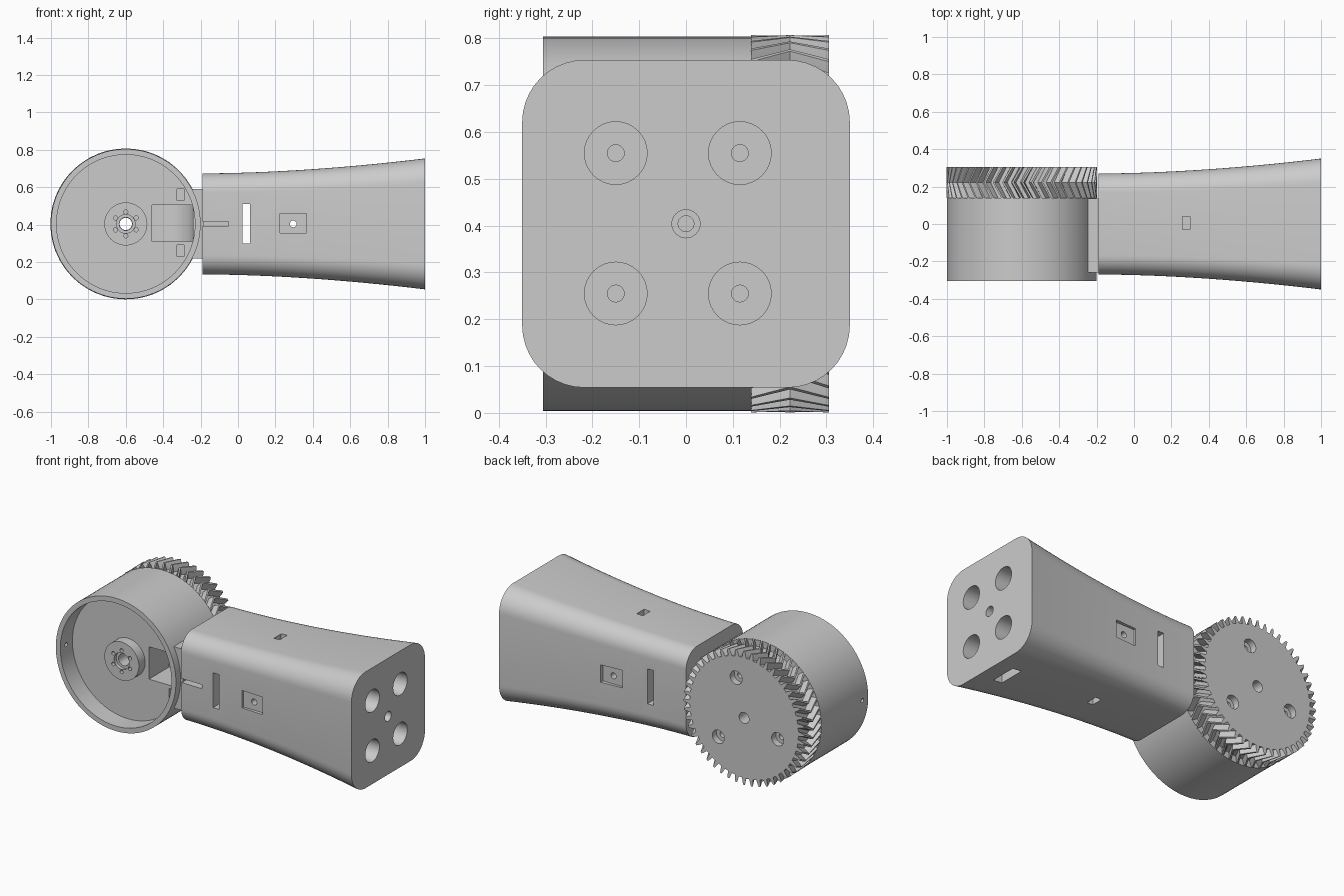
import bpy, bmesh, math
from mathutils import Matrix

if "Cube" in bpy.data.objects:
    bpy.data.objects.remove(bpy.data.objects["Cube"])

AX, AZ = -0.6, 0.404          # drum axis
ROT = {'x': Matrix.Rotation(math.pi / 2, 4, 'Y'),
       'y': Matrix.Rotation(math.pi / 2, 4, 'X'),
       'z': Matrix.Identity(4)}


def finish(bm, name):
    bmesh.ops.recalc_face_normals(bm, faces=bm.faces)
    me = bpy.data.meshes.new(name)
    bm.to_mesh(me)
    bm.free()
    ob = bpy.data.objects.new(name, me)
    bpy.context.collection.objects.link(ob)
    return ob


def cyl(name, axis, r, a, b, c, n=32):
    """Cylinder along axis from a to b, c = the two other coordinates in xyz order."""
    m = (a + b) / 2
    loc = {'x': (m, c[0], c[1]), 'y': (c[0], m, c[1]), 'z': (c[0], c[1], m)}[axis]
    bm = bmesh.new()
    bmesh.ops.create_cone(bm, cap_ends=True, segments=n, radius1=r, radius2=r,
                          depth=abs(b - a), matrix=Matrix.Translation(loc) @ ROT[axis])
    return finish(bm, name)


def box(name, x, y, z):
    bm = bmesh.new()
    bmesh.ops.create_cube(bm, size=1)
    for v in bm.verts:
        for i, (lo, hi) in enumerate((x, y, z)):
            v.co[i] = lo if v.co[i] < 0 else hi
    return finish(bm, name)


def loft(name, rings):
    bm = bmesh.new()
    vs = [[bm.verts.new(p) for p in ring] for ring in rings]
    n = len(vs[0])
    for a, b in zip(vs, vs[1:]):
        for i in range(n):
            j = (i + 1) % n
            bm.faces.new((a[i], a[j], b[j], b[i]))
    bm.faces.new(vs[0])
    bm.faces.new(vs[-1])
    return finish(bm, name)


def boolean(ob, tool, op='DIFFERENCE'):
    tool.hide_render = True
    m = ob.modifiers.new('bool', 'BOOLEAN')
    m.operation, m.object, m.solver = op, tool, 'EXACT'
    bpy.context.view_layer.objects.active = ob
    bpy.ops.object.modifier_apply(modifier=m.name)
    bpy.data.objects.remove(tool)


def smooth(ob, deg=25):
    bpy.ops.object.select_all(action='DESELECT')
    ob.select_set(True)
    bpy.context.view_layer.objects.active = ob
    bpy.ops.object.shade_smooth_by_angle(angle=math.radians(deg))


# drum with the neck that joins it to the handle
drum = cyl('drum', 'y', 0.4, -0.305, 0.14, (AX, AZ), 96)
boolean(drum, box('neck', (-0.32, -0.185), (-0.26, 0.135), (0.22, 0.59)), 'UNION')

# front recess, leaving a raised hub
recess = cyl('recess', 'y', 0.37, -0.4, -0.19, (AX, AZ), 96)
boolean(recess, cyl('hub_core', 'y', 0.115, -0.25, -0.1, (AX, AZ), 48))
boolean(drum, recess)
boolean(drum, cyl('axle_hole', 'y', 0.035, -0.5, 0.5, (AX, AZ)))
boolean(drum, cyl('hub_seat', 'y', 0.05, -0.5, -0.23, (AX, AZ)))
for i in range(6):
    a = math.radians(90 + 60 * i)
    boolean(drum, cyl('hub_screw', 'y', 0.011, -0.5, -0.12,
                      (AX + 0.064 * math.cos(a), AZ + 0.064 * math.sin(a)), 16))

# window in the recess floor with a curved back
arc = [(-0.39 + 0.15 * math.sin(t), -0.15 + 0.15 * math.cos(t))
       for t in (math.pi / 2 * i / 10 for i in range(11))]
prof = [(-0.46, -0.24), (-0.46, 0.0)] + arc + [(-0.24, -0.24)]
boolean(drum, loft('window', [[(x, y, z) for x, y in prof] for z in (0.31, 0.505)]))
for z in (0.26, 0.56):
    boolean(drum, box('slit', (-0.325, -0.29), (-0.25, 0.05), (z - 0.03, z + 0.03)))
boolean(drum, cyl('set_hole', 'x', 0.012, -1.1, -0.9, (-0.25, AZ), 16))
smooth(drum)

# herringbone gear
N, RO, RI, TWIST = 48, 0.403, 0.362, 0.12
TOOTH = [(-0.5, RI), (-0.27, RI), (-0.2, 0.383), (-0.1, RO), (0.1, RO), (0.2, 0.383), (0.27, RI)]
rings = []
for y, tw in ((0.139, 0), (0.222, TWIST), (0.305, 0)):
    ring = []
    for k in range(N):
        for f, r in TOOTH:
            a = (k + f) * 2 * math.pi / N + tw
            ring.append((AX + r * math.cos(a), y, AZ + r * math.sin(a)))
    rings.append(ring)
gear = loft('herringbone_gear', rings)
boolean(gear, cyl('axle_hole', 'y', 0.033, 0.0, 0.5, (AX, AZ)))
for i in range(3):
    a = math.radians(77 + 120 * i)
    c = (AX + 0.234 * math.cos(a), AZ + 0.234 * math.sin(a))
    boolean(gear, cyl('screw_head', 'y', 0.04, 0.265, 0.5, c))
    boolean(gear, cyl('screw_shaft', 'y', 0.018, 0.0, 0.5, c, 20))
smooth(gear, 20)

# flared handle, rounded square section
rings = []
for i in range(21):
    t = i / 20
    h = 0.27 + 0.08 * t ** 1.8
    r = h * 0.38
    ring = []
    for q in range(4):
        sy, sz = ((1, 1), (-1, 1), (-1, -1), (1, -1))[q]
        for j in range(11):
            a = math.pi / 2 * (q + j / 10)
            ring.append((-0.19 + 1.19 * t, sy * (h - r) + r * math.cos(a),
                         AZ + sz * (h - r) + r * math.sin(a)))
    rings.append(ring)
handle = loft('handle', rings)

# bolt holes through the length
for y in (-0.15, 0.115):
    for z in (0.255, 0.555):
        boolean(handle, cyl('bolt_head', 'x', 0.067, 0.12, 1.1, (y, z)))
        boolean(handle, cyl('bolt_shaft', 'x', 0.018, -0.3, 0.3, (y, z), 20))
        boolean(handle, cyl('bolt_nut', 'x', 0.036, -0.3, -0.12, (y, z)))
boolean(handle, cyl('end_seat', 'x', 0.03, 0.9, 1.1, (0, AZ)))
boolean(handle, cyl('end_shaft', 'x', 0.017, 0.8, 1.0, (0, AZ), 20))

# slots, side plates and nut slot
boolean(handle, box('strap_slot', (0.025, 0.065), (-0.5, 0.5), (0.3, 0.51)))
boolean(handle, cyl('cross_hole', 'y', 0.018, -0.5, 0.5, (0.295, AZ), 20))
for s in (-1, 1):
    boolean(handle, box('side_plate', (0.225, 0.365), sorted((s * 0.268, s * 0.5)), (0.355, 0.46)))
    boolean(handle, box('face_slot', (0.26, 0.3), (-0.03, 0.04),
                        sorted((AZ + s * 0.18, AZ + s * 0.5))))
boolean(handle, box('nut_slot', (0.83, 0.89), (-0.1, 0.06), (-0.1, 0.49)))
boolean(handle, box('wire_slit', (-0.3, -0.05), (-0.5, -0.2), (0.393, 0.417)))
smooth(handle)
